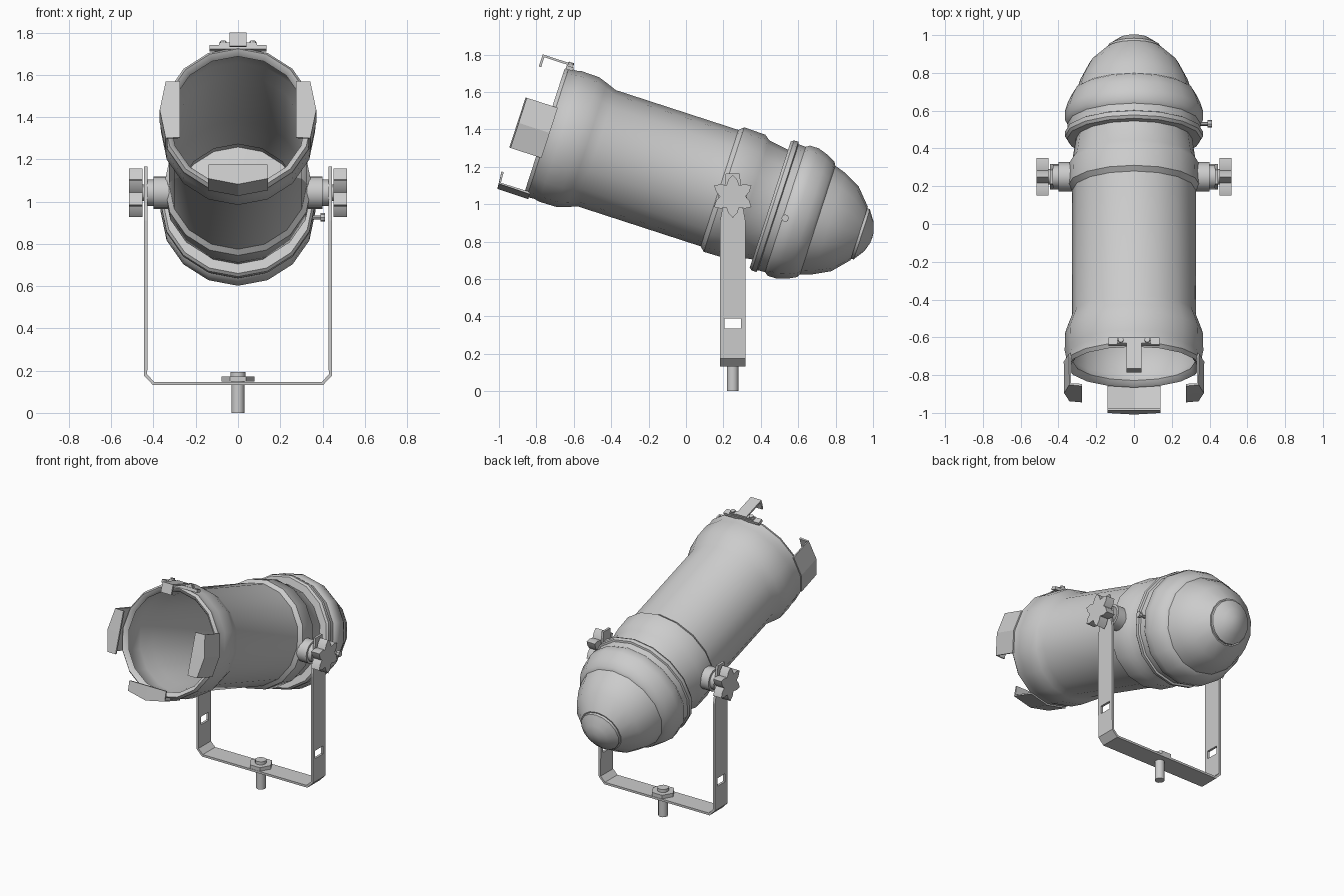
import bpy, bmesh
from math import sin, cos, pi, radians
from mathutils import Matrix, Vector

cube = bpy.data.objects.get("Cube")
if cube:
    bpy.data.objects.remove(cube, do_unlink=True)

grey = bpy.data.materials.new("light_grey")
grey.use_nodes = True
grey.diffuse_color = (0.6, 0.6, 0.6, 1)
grey.node_tree.nodes["Principled BSDF"].inputs["Base Color"].default_value = (0.6, 0.6, 0.6, 1)

# Lamp frame: local y runs along the barrel to the back, local z is its upper side
TILT = Matrix.Rotation(radians(-18), 4, 'X')
LAMP = TILT @ Matrix.Translation((0, 0, 1.088))
PIVOT = Vector((0, 0.25, 1.042))


def finish(name, bm, matrix=Matrix(), smooth=True):
    bmesh.ops.remove_doubles(bm, verts=bm.verts, dist=0.0001)
    bmesh.ops.recalc_face_normals(bm, faces=bm.faces)
    mesh = bpy.data.meshes.new(name)
    bm.to_mesh(mesh)
    bm.free()
    mesh.materials.append(grey)
    obj = bpy.data.objects.new(name, mesh)
    bpy.context.collection.objects.link(obj)
    obj.matrix_world = matrix
    if smooth:
        bpy.ops.object.select_all(action='DESELECT')
        obj.select_set(True)
        bpy.context.view_layer.objects.active = obj
        bpy.ops.object.shade_smooth_by_angle(angle=radians(35))
    return obj


def lathe(name, profile, closed=False, sides=16):
    """Turn (along, radius) points about the barrel axis."""
    bm = bmesh.new()
    rings = []
    for t, r in profile:
        rings.append([bm.verts.new((r * cos(2 * pi * i / sides), t, r * sin(2 * pi * i / sides)))
                      for i in range(sides)])
    pairs = list(zip(rings, rings[1:]))
    if closed:
        pairs.append((rings[-1], rings[0]))
    for a, b in pairs:
        for i in range(sides):
            j = (i + 1) % sides
            bm.faces.new((a[i], a[j], b[j], b[i]))
    return finish(name, bm, LAMP)


def prism(name, outline, depth, matrix, smooth=False):
    """Extrude a flat xy outline upward along z."""
    bm = bmesh.new()
    face = bm.faces.new([bm.verts.new((x, y, 0)) for x, y in outline])
    new = bmesh.ops.extrude_face_region(bm, geom=[face])["geom"]
    bmesh.ops.translate(bm, vec=(0, 0, depth), verts=[v for v in new if isinstance(v, bmesh.types.BMVert)])
    return finish(name, bm, matrix, smooth)


def disc(radius, sides):
    return [(radius * cos(2 * pi * i / sides), radius * sin(2 * pi * i / sides)) for i in range(sides)]


def box(name, low, high, matrix=LAMP):
    outline = [(low[0], low[1]), (high[0], low[1]), (high[0], high[1]), (low[0], high[1])]
    return prism(name, outline, high[2] - low[2], matrix @ Matrix.Translation((0, 0, low[2])))


# Open barrel with rolled front rim, flared mouth and rear collar
lathe("barrel", [
    (-1.14, 0.335), (-1.15, 0.35), (-1.13, 0.364), (-1.09, 0.36), (-1.06, 0.367),
    (-0.96, 0.365), (-0.91, 0.348), (-0.855, 0.327), (-0.165, 0.327), (-0.14, 0.35),
    (-0.02, 0.347), (0.01, 0.325), (0.14, 0.305),
    (0.14, 0.295), (0.0, 0.312), (-0.16, 0.316), (-0.855, 0.316), (-0.95, 0.348),
    (-1.08, 0.348), (-1.12, 0.322)], closed=True)

# Rear lamp housing, with the lens closing its front
lathe("rear_housing", [
    (0.165, 0), (0.18, 0.18), (0.2, 0.3), (0.12, 0.305), (0.12, 0.355), (0.135, 0.366),
    (0.16, 0.366), (0.165, 0.354), (0.205, 0.352), (0.225, 0.366), (0.275, 0.366),
    (0.33, 0.348), (0.375, 0.325), (0.387, 0.305), (0.45, 0.285), (0.54, 0.238),
    (0.62, 0.15), (0.62, 0)])
lathe("end_cap", [(0.61, 0), (0.61, 0.143), (0.635, 0.141), (0.645, 0.125),
                  (0.675, 0.082), (0.692, 0.03), (0.694, 0)])


# Bent retaining tabs around the mouth
def retaining_tab(name, angle):
    bm = bmesh.new()
    rows = []
    for a in (-22.5, 0, 22.5):
        c, s = cos(radians(a)), sin(radians(a))
        rows.append([bm.verts.new(p) for p in (
            (0.366 * c, -1.12, 0.366 * s), (0.366 * c, -1.29, 0.366 * s), (0.275, -1.295, 0.366 * s))])
    for a, b in zip(rows, rows[1:]):
        for i in range(2):
            bm.faces.new((a[i], a[i + 1], b[i + 1], b[i]))
    obj = finish(name, bm, LAMP @ Matrix.Rotation(radians(angle), 4, 'Y'), smooth=False)
    mod = obj.modifiers.new("thickness", 'SOLIDIFY')
    mod.thickness, mod.offset = 0.012, 0


for side, angle in (("left", 0), ("bottom", 90), ("right", 180)):
    retaining_tab(side + "_retaining_tab", angle)

# Spring clip at the top of the mouth
box("clip_base", (-0.135, -1.145, 0.352), (0.135, -1.105, 0.372))
box("clip_bar", (-0.09, -1.14, 0.372), (0.09, -1.11, 0.384))
box("clip_arm", (-0.04, -1.28, 0.376), (0.04, -1.11, 0.388))
box("clip_hook", (-0.04, -1.285, 0.32), (0.04, -1.272, 0.388))
for x in (-0.07, 0.07):
    prism("clip_rivet", disc(0.015, 8), 0.025, LAMP @ Matrix.Translation((x, -1.125, 0.37)))

# Yoke: a bent ribbon (x, z, half width), mirrored, with a window in each arm
half = [(0.4, 0.14, 0.068), (0.437, 0.178, 0.068), (0.437, 0.335, 0.068), (0.437, 0.39, 0.068),
        (0.437, 0.91, 0.068), (0.437, 0.98, 0.055), (0.437, 1.165, 0.037)]
path = [(-x, z, w) for x, z, w in reversed(half)] + half
bm = bmesh.new()
rows = [[bm.verts.new((x, PIVOT.y + w * f, z)) for f in (-1, -0.63, 0.63, 1)] for x, z, w in path]
for a, b in zip(rows, rows[1:]):
    for i in range(3):
        window = i == 1 and 0.3 < (a[0].co.z + b[0].co.z) / 2 < 0.38
        if not window:
            bm.faces.new((a[i], a[i + 1], b[i + 1], b[i]))
yoke = finish("yoke", bm, smooth=False)
mod = yoke.modifiers.new("thickness", 'SOLIDIFY')
mod.thickness, mod.offset = 0.016, 0

# Pivot hubs, washers and star knobs on both sides
star = []
for i in range(24):
    r = (0.115, 0.092, 0.068, 0.092)[i % 4]
    star.append((r * cos(2 * pi * i / 24), r * sin(2 * pi * i / 24)))
for side, sign in (("left", 1), ("right", -1)):
    base = Matrix.Translation(PIVOT) @ Matrix.Rotation(sign * pi / 2, 4, 'Y')

    def along(x):
        return base @ Matrix.Translation((0, 0, x))
    prism(side + "_pivot_hub", disc(0.077, 16), 0.09, along(0.31), True)
    prism(side + "_pivot_washer", disc(0.062, 16), 0.03, along(0.4), True)
    prism(side + "_knob_shaft", disc(0.04, 12), 0.04, along(0.43), True)
    prism(side + "_star_knob", star, 0.062, along(0.453), True)

# Side latch screw
screw = Matrix.Translation((0.33, 0.53, 0.925)) @ Matrix.Rotation(pi / 2, 4, 'Y')
prism("latch_screw", disc(0.01, 8), 0.065, screw, True)
prism("latch_screw_head", disc(0.02, 8), 0.022, screw @ Matrix.Translation((0, 0, 0.06)), True)

# Mounting bolt, hex nut and bolt end under the yoke
for name, radius, sides, z, depth in (("mounting_bolt", 0.031, 12, 0, 0.15),
                                      ("hex_nut", 0.077, 6, 0.148, 0.025),
                                      ("bolt_end", 0.036, 12, 0.17, 0.024)):
    prism(name, disc(radius, sides), depth, Matrix.Translation((0, PIVOT.y, z)), True)
